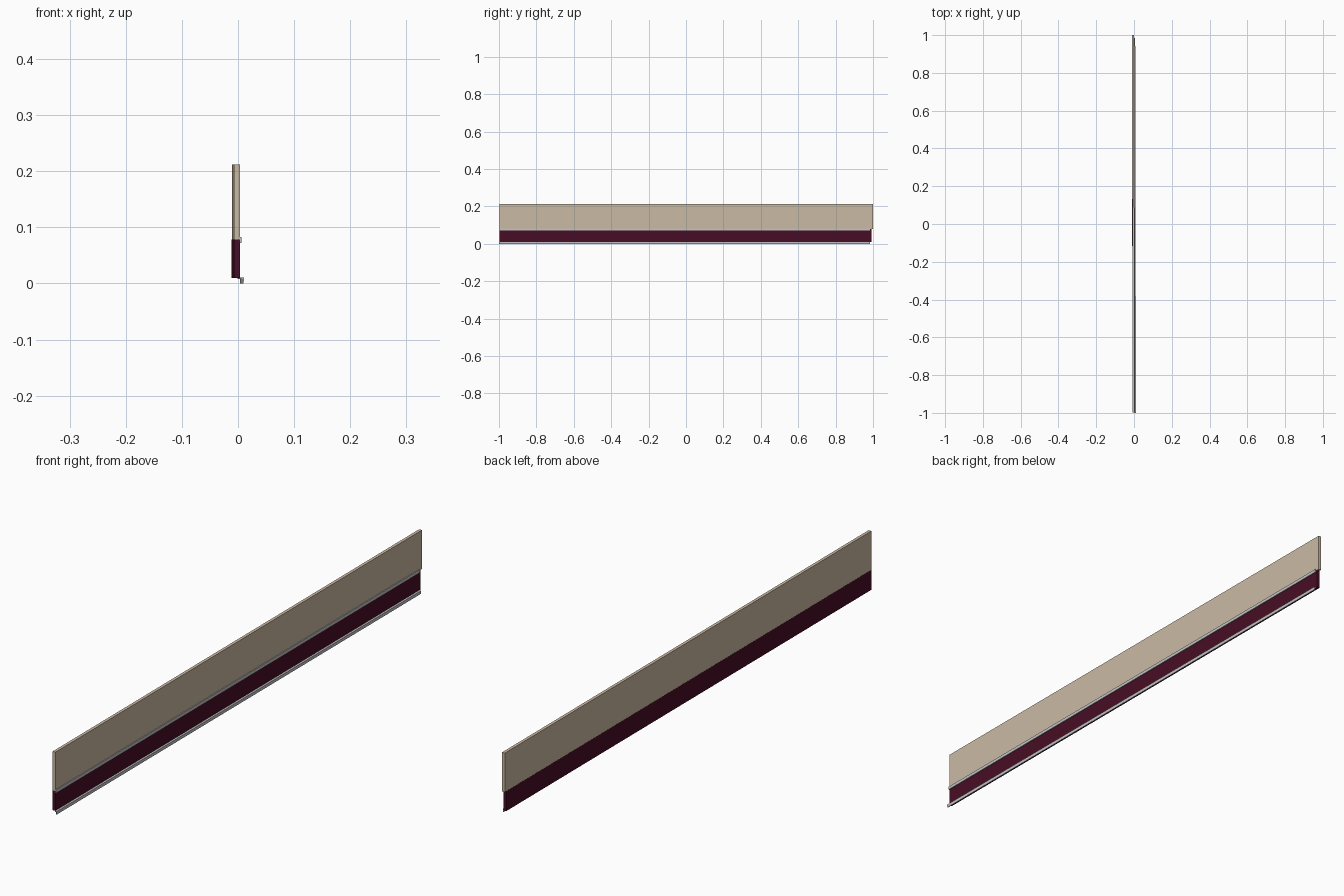
import bpy
import bmesh
from mathutils import Matrix

cube = bpy.data.objects.get("Cube")
if cube:
    bpy.data.objects.remove(cube, do_unlink=True)

SKEW = Matrix.Rotation(0.002, 3, 'Z')  # the wall runs very slightly off the axis


def material(name, rgb):
    mat = bpy.data.materials.new(name)
    mat.use_nodes = True
    mat.diffuse_color = (*rgb, 1)
    mat.node_tree.nodes["Principled BSDF"].inputs["Base Color"].default_value = (*rgb, 1)
    return mat


def extrusion(name, profile, y0, y1, mat):
    """Run a closed x-z profile along y."""
    bm = bmesh.new()
    face = bm.faces.new([bm.verts.new((x, y0, z)) for x, z in profile])
    made = bmesh.ops.extrude_face_region(bm, geom=[face])["geom"]
    moved = [v for v in made if isinstance(v, bmesh.types.BMVert)]
    bmesh.ops.translate(bm, verts=moved, vec=(0, y1 - y0, 0))
    bmesh.ops.transform(bm, matrix=SKEW.to_4x4(), verts=bm.verts)
    bmesh.ops.recalc_face_normals(bm, faces=bm.faces)
    mesh = bpy.data.meshes.new(name)
    bm.to_mesh(mesh)
    bm.free()
    mesh.materials.append(mat)
    obj = bpy.data.objects.new(name, mesh)
    bpy.context.collection.objects.link(obj)
    return obj


def rect(x0, x1, z0, z1):
    return [(x0, z0), (x1, z0), (x1, z1), (x0, z1)]


beige = material("beige_plaster", (0.60, 0.49, 0.37))
maroon = material("maroon_paint", (0.063, 0.004, 0.018))
grey = material("grey_trim", (0.55, 0.55, 0.55))

# Wall panels
extrusion("upper_panel", rect(-0.009, 0.0015, 0.078, 0.212), -0.997, 1.0, beige)
extrusion("lower_panel", rect(-0.0095, 0.0015, 0.01, 0.078), -0.997, 0.992, maroon)

# Rail covering the joint between the panels
extrusion("middle_rail", rect(0.0015, 0.0045, 0.072, 0.083), -0.998, 0.985, grey)

# Skirting trim with a ledge and a drop lip
extrusion("base_trim", [(0.0015, 0.008), (0.0055, 0.008), (0.0055, 0), (0.008, 0),
                        (0.0085, 0.008), (0.0085, 0.011), (0.0015, 0.011)],
          -1.0, 0.985, grey)
